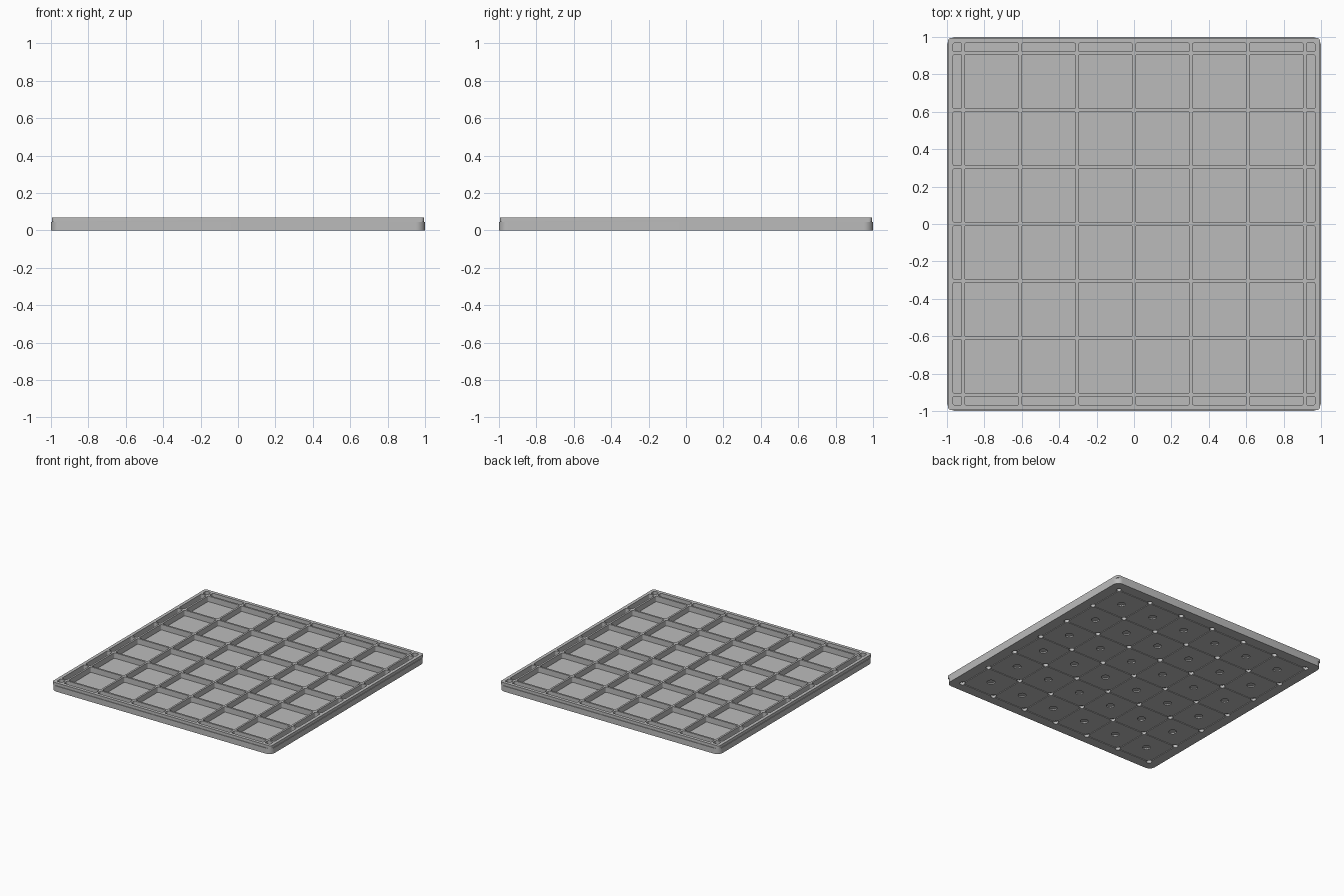
import bpy, bmesh, math

if "Cube" in bpy.data.objects:
    bpy.data.objects.remove(bpy.data.objects["Cube"], do_unlink=True)

PITCH, CELLS = 0.3045, 6
EDGE = PITCH * CELLS / 2          # outermost rib centre line
RIB, INNER = 0.015, 0.968         # rib width, inner face of the rim
STEP, TOP, FLOOR = 0.046, 0.07, 0.025
LINES = [-EDGE + i * PITCH for i in range(CELLS + 1)]

grey = bpy.data.materials.new("plain grey")
grey.use_nodes = True
colour = (0.5, 0.5, 0.5, 1)
grey.diffuse_color = colour
grey.node_tree.nodes["Principled BSDF"].inputs["Base Color"].default_value = colour


def prism(bm, points, z0, z1):
    """Extrude a counter-clockwise outline from z0 up to z1."""
    low = [bm.verts.new((x, y, z0)) for x, y in points]
    high = [bm.verts.new((x, y, z1)) for x, y in points]
    bm.faces.new(low[::-1])
    bm.faces.new(high)
    n = len(points)
    for i in range(n):
        j = (i + 1) % n
        bm.faces.new((low[i], low[j], high[j], high[i]))


def rounded(x0, x1, y0, y1, r, steps):
    """Outline of a rectangle with rounded corners."""
    corners = [(x1 - r, y1 - r), (x0 + r, y1 - r), (x0 + r, y0 + r), (x1 - r, y0 + r)]
    points = []
    for k, (cx, cy) in enumerate(corners):
        for s in range(steps + 1):
            a = math.pi / 2 * (k + s / steps)
            points.append((cx + r * math.cos(a), cy + r * math.sin(a)))
    return points


def circle(cx, cy, r, n=20):
    return [(cx + r * math.cos(2 * math.pi * i / n),
             cy + r * math.sin(2 * math.pi * i / n)) for i in range(n)]


def make(name, prisms):
    bm = bmesh.new()
    for points, z0, z1 in prisms:
        prism(bm, points, z0, z1)
    mesh = bpy.data.meshes.new(name)
    bm.to_mesh(mesh)
    bm.free()
    mesh.materials.append(grey)
    ob = bpy.data.objects.new(name, mesh)
    bpy.context.collection.objects.link(ob)
    return ob


def combine(target, tool, operation):
    """Apply a boolean and discard the helper."""
    tool.hide_render = True
    mod = target.modifiers.new("combine", "BOOLEAN")
    mod.operation, mod.solver, mod.object = operation, "EXACT", tool
    bpy.context.view_layer.objects.active = target
    bpy.ops.object.modifier_apply(modifier=mod.name)
    bpy.data.objects.remove(tool, do_unlink=True)


# Body: rounded lower slab with a slightly inset, sharper rim above
tray = make("grid_tray", [(rounded(-1, 1, -1, 1, 0.05, 8), 0, STEP)])
rim = make("rim_block", [(rounded(-0.995, 0.995, -0.995, 0.995, 0.018, 4), STEP, TOP)])
combine(tray, rim, "UNION")

# Pockets between the ribs, with narrow ones along the rim
spans = [(-INNER, -EDGE - RIB / 2)]
spans += [(a + RIB / 2, b - RIB / 2) for a, b in zip(LINES, LINES[1:])]
spans += [(EDGE + RIB / 2, INNER)]
pockets = [(rounded(*sx, *sy, 0.01, 4), FLOOR, TOP + 0.05) for sx in spans for sy in spans]
combine(tray, make("pocket_cutter", pockets), "DIFFERENCE")

# Shallow grooves under the ribs
W, DEPTH = 0.006, 0.005
across = [([(-EDGE, c - W), (EDGE, c - W), (EDGE, c + W), (-EDGE, c + W)], -0.05, DEPTH)
          for c in LINES]
along = [([(c - W, -EDGE), (c + W, -EDGE), (c + W, EDGE), (c - W, EDGE)], -0.05, DEPTH)
         for c in LINES]
combine(tray, make("groove_cutter", across), "DIFFERENCE")
combine(tray, make("groove_cutter", along), "DIFFERENCE")

# Deep sockets under the rib crossings, shallow ones under the cell centres
sockets = [(circle(x, y, 0.021), -0.05, 0.022) for x in LINES for y in LINES]
middles = [c + PITCH / 2 for c in LINES[:-1]]
sockets += [(circle(x, y, 0.03), -0.05, 0.01) for x in middles for y in middles]
combine(tray, make("socket_cutter", sockets), "DIFFERENCE")

# Smooth the rounded corners, keep the edges sharp
for ob in bpy.context.selected_objects:
    ob.select_set(False)
tray.select_set(True)
bpy.context.view_layer.objects.active = tray
bpy.ops.object.shade_smooth_by_angle(angle=math.radians(30))
